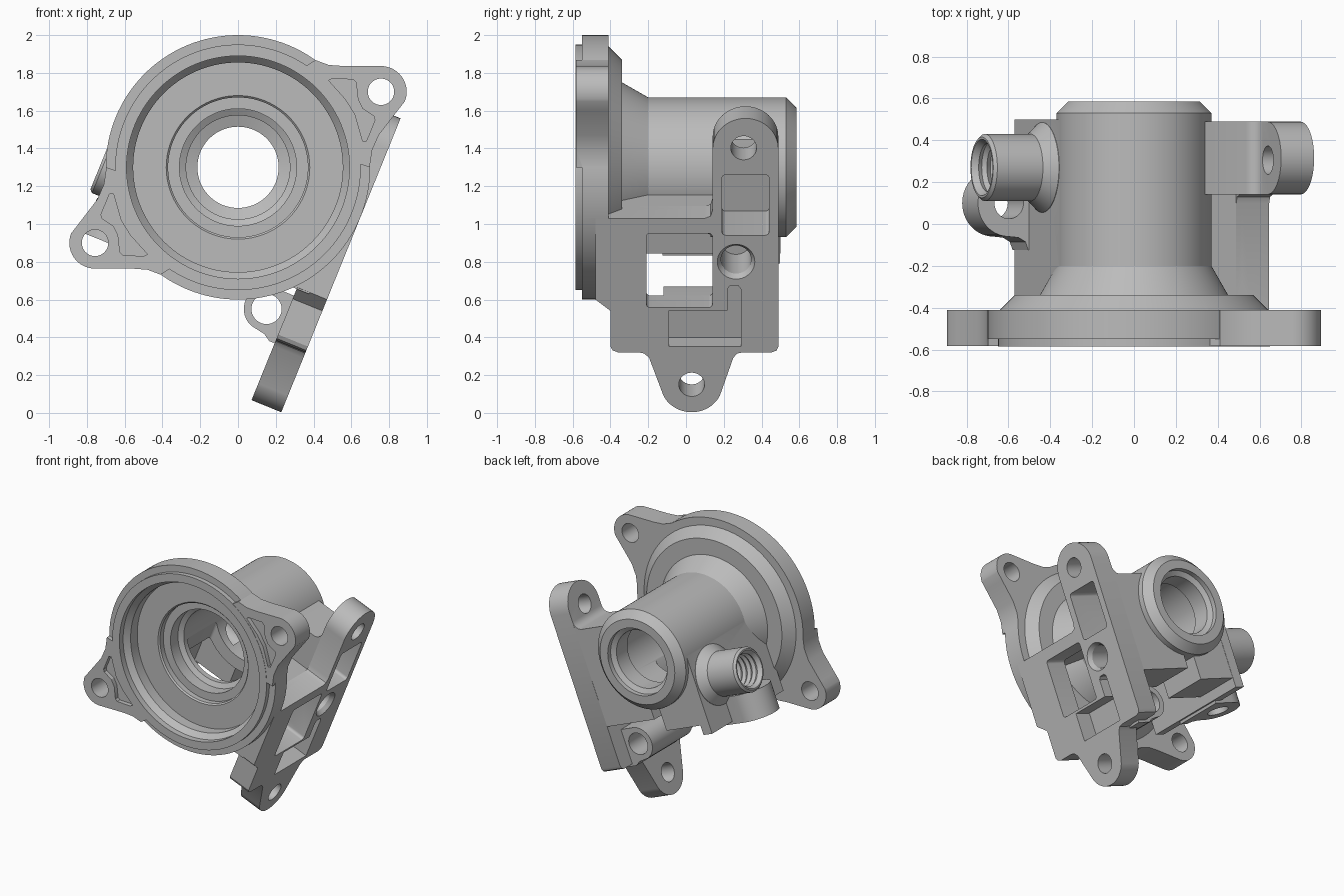
import bpy, bmesh
from math import sin, cos, radians, tau
from mathutils import Matrix

if "Cube" in bpy.data.objects:
    bpy.data.objects.remove(bpy.data.objects["Cube"])

metal = bpy.data.materials.new("cast grey metal")
metal.use_nodes = True
GREY = (0.5, 0.5, 0.5, 1)
metal.diffuse_color = GREY
metal.node_tree.nodes["Principled BSDF"].inputs["Base Color"].default_value = GREY

# Main axis frame, and the tilted frame of the mounting plate
MAIN = Matrix.Translation((0, 0, 1.3))
TILT = MAIN @ Matrix.Rotation(radians(22.1), 4, 'Y')
AXES = {'x': lambda a, b, h: (h, a, b),
        'y': lambda a, b, h: (a, h, b),
        'z': lambda a, b, h: (a, b, h)}


def loft(name, rings, frame):
    bm = bmesh.new()
    loops = [[bm.verts.new(frame @ Matrix.Translation(p).to_translation()) for p in ring]
             for ring in rings]
    n = len(loops[0])
    for a, b in zip(loops, loops[1:]):
        for i in range(n):
            j = (i + 1) % n
            bm.faces.new((a[i], a[j], b[j], b[i]))
    bm.faces.new(loops[0])
    bm.faces.new(loops[-1])
    bmesh.ops.recalc_face_normals(bm, faces=bm.faces)
    mesh = bpy.data.meshes.new(name)
    bm.to_mesh(mesh)
    bm.free()
    mesh.materials.append(metal)
    ob = bpy.data.objects.new(name, mesh)
    bpy.context.scene.collection.objects.link(ob)
    return ob


def prism(name, pts, axis, lo, hi, frame=TILT):
    return loft(name, [[AXES[axis](a, b, h) for a, b in pts] for h in (lo, hi)], frame)


def lathe(name, profile, axis, centre=(0, 0), frame=TILT, sides=96):
    rings = [[AXES[axis](centre[0] + r * cos(tau * i / sides),
                         centre[1] + r * sin(tau * i / sides), h)
              for i in range(sides)] for r, h in profile]
    return loft(name, rings, frame)


def arc(a, b, r, start, end, steps=20):
    angles = [radians(start + (end - start) * i / steps) for i in range(steps + 1)]
    return [(a + r * cos(t), b + r * sin(t)) for t in angles]


def rect(a0, a1, b0, b1):
    return [(a0, b0), (a1, b0), (a1, b1), (a0, b1)]


def rounded(a0, a1, b0, b1, r=0.02):
    return (arc(a1 - r, b1 - r, r, 0, 90, 4) + arc(a0 + r, b1 - r, r, 90, 180, 4)
            + arc(a0 + r, b0 + r, r, 180, 270, 4) + arc(a1 - r, b0 + r, r, 270, 360, 4))


def hole(name, axis, centre, r, lo, hi, frame=TILT):
    return lathe(name, [(r, lo), (r, hi)], axis, centre, frame, 40)


# Flange, neck and tube as one turned solid
housing = lathe("housing", [(0.65, -0.585), (0.65, -0.55), (0.70, -0.55), (0.70, -0.41),
                            (0.64, -0.41), (0.57, -0.34), (0.45, -0.34), (0.37, -0.2),
                            (0.37, 0.53), (0.315, 0.585)], 'y', frame=MAIN, sides=128)
solids, cuts = [], []

# Two flange ears, half a turn apart, with holes and shallow pockets
ear = ([(0.3, 0.5), (0.41, 0.568), (0.48, 0.542), (0.56, 0.536)]
       + arc(0.757, 0.4, 0.136, 90, -22)
       + [(0.845, 0.3), (0.745, 0.17), (0.71, 0.09), (0.697, 0), (0.4, 0.1)])
pocket = [(0.48, 0.46), (0.5, 0.47), (0.61, 0.465), (0.625, 0.45), (0.635, 0.36),
          (0.66, 0.31), (0.72, 0.27), (0.725, 0.25), (0.68, 0.14), (0.66, 0.14),
          (0.62, 0.28), (0.57, 0.36)]
for side, s in (("left", 1), ("right", -1)):
    def turn(pts):
        return [(s * a, s * b) for a, b in pts]
    solids.append(prism(side + "_ear", turn(ear), 'y', -0.583, -0.41, MAIN))
    cuts.append(prism(side + "_ear_pocket", turn(pocket), 'y', -0.7, -0.55, MAIN))
    cuts.append(hole(side + "_ear_hole", 'y', turn([(0.757, 0.4)])[0], 0.07, -0.7, -0.3, MAIN))

# Tilted mounting plate with a lug at each end
plate = ([(-0.48, -0.007), (-0.48, -0.471), (-0.40, -0.536), (-0.40, -0.74), (-0.388, -0.762),
          (-0.36, -0.773), (-0.25, -0.773), (-0.22, -0.78), (-0.195, -0.805)]
         + arc(0.03, -0.95, 0.165, 205, 335)
         + [(0.25, -0.805), (0.27, -0.78), (0.3, -0.773), (0.455, -0.773), (0.48, -0.762),
            (0.49, -0.74)]
         + arc(0.315, 0.39, 0.174, 0, 180)
         + [(0.141, 0.04), (0.13, 0.005), (0.1, -0.007)])
solids.append(prism("mounting_plate", plate, 'x', 0.53, 0.70))

# Webs joining plate, tube and flange
lug_web = ([(0.1, -0.45), (0.6, -0.45), (0.6, 0.325)]
           + arc(0.47, 0.325, 0.06, 0, -90, 6) + [(0.1, 0.265)])
solids += [
    prism("top_gusset", rect(0.2, 0.6, -0.09, -0.007), 'y', -0.4, 0.2),
    prism("flange_web", rect(0.3, 0.6, -0.48, -0.007), 'y', -0.479, -0.36),
    prism("lug_web", lug_web, 'y', 0.142, 0.489),
    prism("rear_block", rect(-0.35, 0.02, -0.54, -0.1), 'y', 0.15, 0.498),
    prism("left_wall", rect(-0.368, -0.29, -0.61, 0), 'y', -0.36, 0.5),
]

# Lower eye beside the plate
eye = arc(0.422, -0.638, 0.12, 90, 250) + [(0.46, -0.765), (0.5, -0.79), (0.6, -0.79),
                                         (0.6, -0.518)]
solids.append(prism("lower_eye", eye, 'y', -0.12, 0.36))
cuts.append(hole("lower_eye_hole", 'y', (0.422, -0.638), 0.08, -0.4, 0.6))

# Side lug below the nozzle
lug = ([(-0.31, 0.255)] + arc(-0.47, 0.1, 0.16, 90, 270)
       + [(-0.42, -0.065), (-0.385, -0.085), (-0.37, -0.125), (-0.31, -0.125)])
solids.append(prism("side_lug", lug, 'z', -0.63, -0.43))
cuts.append(hole("side_lug_hole", 'z', (-0.47, 0.1), 0.075, -0.75, -0.42))

# Threaded nozzle with a flared base
solids.append(lathe("nozzle", [(0.145, -0.68), (0.16, -0.665), (0.16, -0.43), (0.215, -0.37),
                               (0.215, -0.29)], 'x', (0.27, -0.257), sides=64))
thread = [(0.135, -0.75), (0.135, -0.68), (0.115, -0.65)]
for i in range(7):
    thread += [(0.125, -0.63 + i * 0.045), (0.108, -0.61 + i * 0.045)]
cuts.append(lathe("nozzle_bore", thread + [(0.08, -0.32), (0.08, -0.08)], 'x',
                  (0.27, -0.257), sides=48))

# Stepped main bore, open to the space under the tube
cuts.append(lathe("main_bore", [(0.59, -0.7), (0.59, -0.54), (0.555, -0.50), (0.555, -0.42),
                                (0.38, -0.42), (0.37, -0.41), (0.37, -0.37), (0.31, -0.37),
                                (0.31, -0.28), (0.275, -0.26), (0.275, 0.38), (0.215, 0.4),
                                (0.215, 0.53), (0.25, 0.55), (0.25, 0.7)],
                  'y', frame=MAIN, sides=112))
cuts.append(prism("underside_opening", rounded(-0.24, 0.24, -0.22, 0.13), 'z', -0.5, -0.1))

# Openings in the plate
l_slot = [(-0.09, -0.74), (0.29, -0.74), (0.29, -0.41), (0.275, -0.39), (0.235, -0.39),
          (0.22, -0.41), (0.22, -0.535), (-0.09, -0.535)]
cuts += [
    prism("window", rounded(-0.21, 0.14, -0.517, -0.093), 'x', 0.52, 0.8),
    prism("upper_pocket", rounded(0.19, 0.44, -0.104, 0.242), 'x', 0.36, 0.8),
    prism("l_slot", l_slot, 'x', 0.57, 0.8),
    hole("upper_lug_hole", 'x', (0.305, 0.395), 0.068, 0.4, 0.8),
    hole("lower_lug_hole", 'x', (0.03, -0.957), 0.068, 0.4, 0.8),
    lathe("centre_hole", [(0.08, 0.4), (0.08, 0.67), (0.1, 0.701), (0.1, 0.8)], 'x',
          (0.265, -0.255), sides=40),
]

# Merge the solids, then cut the openings
bpy.context.view_layer.objects.active = housing
for operation, parts in (('UNION', solids), ('DIFFERENCE', cuts)):
    for part in parts:
        mod = housing.modifiers.new(part.name, 'BOOLEAN')
        mod.operation, mod.object, mod.solver = operation, part, 'EXACT'
        bpy.ops.object.modifier_apply(modifier=mod.name)
        bpy.data.objects.remove(part)

bpy.ops.object.select_all(action='DESELECT')
housing.select_set(True)
bpy.ops.object.shade_smooth_by_angle(angle=radians(28))
